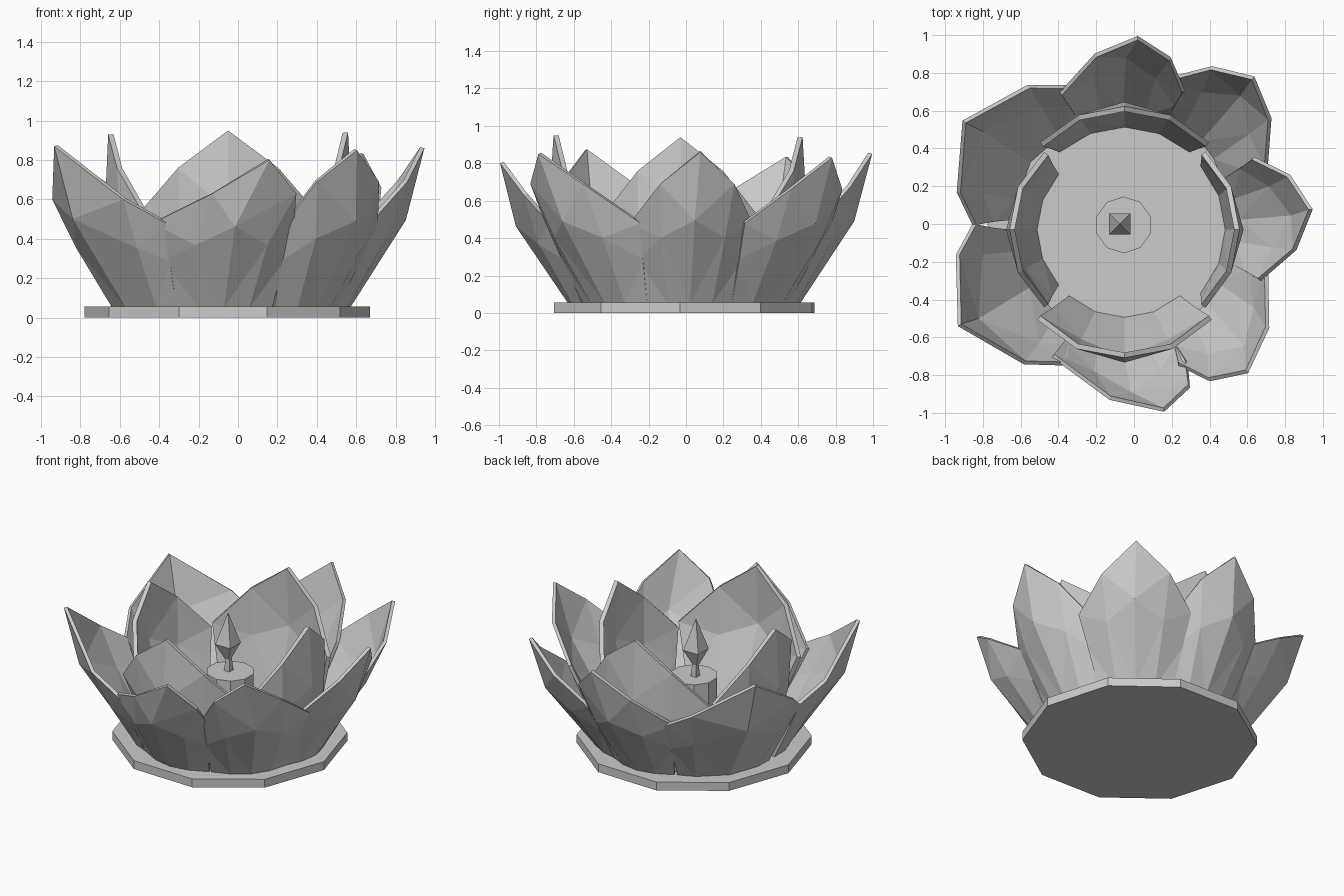
import bpy, bmesh, math

if "Cube" in bpy.data.objects:
    bpy.data.objects.remove(bpy.data.objects["Cube"])

grey = bpy.data.materials.new("plain_grey")
grey.diffuse_color = (0.6, 0.6, 0.6, 1)
grey.use_nodes = True
grey.node_tree.nodes["Principled BSDF"].inputs["Base Color"].default_value = grey.diffuse_color


def finish(name, bm):
    me = bpy.data.meshes.new(name)
    bm.to_mesh(me)
    bm.free()
    me.materials.append(grey)
    ob = bpy.data.objects.new(name, me)
    bpy.context.collection.objects.link(ob)
    return ob


def lerp(points, z):
    """Piecewise linear lookup of radius by height."""
    for (z0, r0), (z1, r1) in zip(points, points[1:]):
        if z <= z1:
            return r0 + (r1 - r0) * (z - z0) / (z1 - z0)
    return points[-1][1]


def petal(name, centre, profile, angle, half, tip_z, side_z, edge_z,
          scale=1.0, skew=0.0, curl=0.12, thick=0.022, side=0.5):
    """Pointed curved sheet: five columns of different height, thickened."""
    bm = bmesh.new()
    rows = (0, 0.55, 1)
    cols = []
    for u, top in ((-1, edge_z), (-side, side_z), (0, tip_z), (side, side_z), (1, edge_z)):
        col = []
        for v in rows:
            z = 0.05 + v * (top - 0.05)
            grow = min(1, (z - 0.05) / 0.45)
            r = lerp(profile, z) * (1 + (scale - 1) * grow)
            r -= curl * abs(u) ** 1.5 * (0.25 + 0.75 * grow)
            a = math.radians(angle + u * half * (0.9 + 0.1 * grow)
                             + skew * (1 - u * u) * v * v)
            col.append(bm.verts.new((centre[0] + r * math.cos(a),
                                     centre[1] + r * math.sin(a), z)))
        cols.append(col)
    for a, b in zip(cols, cols[1:]):
        for i in range(len(rows) - 1):
            bm.faces.new((a[i], b[i], b[i + 1], a[i + 1]))
    bmesh.ops.triangulate(bm, faces=bm.faces[:])
    ob = finish(name, bm)
    mod = ob.modifiers.new("thickness", 'SOLIDIFY')
    mod.thickness = thick
    mod.offset = -1


def lathe(name, centre, rings, sides, turn=0.0):
    """Faceted solid from (radius, height) rings; radius 0 makes a point."""
    bm = bmesh.new()
    loops = []
    for r, z in rings:
        n = sides if r > 0 else 1
        loops.append([bm.verts.new((centre[0] + r * math.cos(turn + math.tau * i / sides),
                                    centre[1] + r * math.sin(turn + math.tau * i / sides), z))
                      for i in range(n)])
    for a, b in zip(loops, loops[1:]):
        for i in range(sides):
            j = (i + 1) % sides
            if len(b) == 1:
                bm.faces.new((a[i], a[j], b[0]))
            else:
                bm.faces.new((a[i], a[j], b[j], b[i]))
    bm.faces.new(loops[0][::-1])
    if len(loops[-1]) > 1:
        bm.faces.new(loops[-1])
    return finish(name, bm)


# Ten-sided base plate
lathe("base_plate", (-0.055, -0.01), [(0.725, 0), (0.725, 0.057)], 10, -0.03)

# Outer petals: middle angle, half angle, tip height, reach, tip skew, side column, side drop
outer_profile = [(0.05, 0.62), (0.3, 0.785), (0.53, 0.925), (0.86, 1.0)]
outer = [(91, 25, 0.85, 1.01, -5, 0.5, 0.17), (48, 25, 0.83, 1.055, 1, 0.5, 0.17),
         (3, 25, 0.86, 1.0, 2, 0.5, 0.17), (-43, 26, 0.85, 1.02, -7, 0.5, 0.16),
         (-92, 27, 0.80, 1.02, 14, 0.5, 0.17), (-147, 34, 0.87, 1.03, -2, 0.65, 0.27),
         (146, 34, 0.83, 1.03, 1, 0.65, 0.23)]
for i, (ang, half, tip, reach, skew, side, drop) in enumerate(outer):
    petal(f"outer_petal_{i + 1}", (-0.05, -0.01), outer_profile, ang, half,
          tip, tip - drop, 0.48, reach, skew, side=side)

# Four upright inner petals: angle, tip height, reach, foot radius
inner = [(0, 0.94, 0.95, 0.56), (90, 0.94, 1.02, 0.57),
         (180, 0.93, 0.95, 0.49), (-90, 0.95, 1.06, 0.49)]
for i, (ang, tip, reach, foot) in enumerate(inner):
    profile = [(0.05, foot), (0.3, foot * 0.5 + 0.335), (0.55, 0.665), (0.95, 0.64)]
    petal(f"inner_petal_{i + 1}", (-0.05, -0.03), profile, ang, 44,
          tip, 0.76, 0.52, reach, 0, curl=0.03, thick=0.028)

# Candle, wick and four-sided flame
lathe("candle", (-0.055, -0.005), [(0.15, 0.05), (0.15, 0.47)], 10, math.pi / 2)
lathe("wick", (-0.07, 0), [(0.03, 0.46), (0.018, 0.57)], 4, math.pi / 4)
lathe("flame", (-0.075, 0), [(0.022, 0.55), (0.08, 0.65), (0, 0.86)], 4, math.pi / 4)
